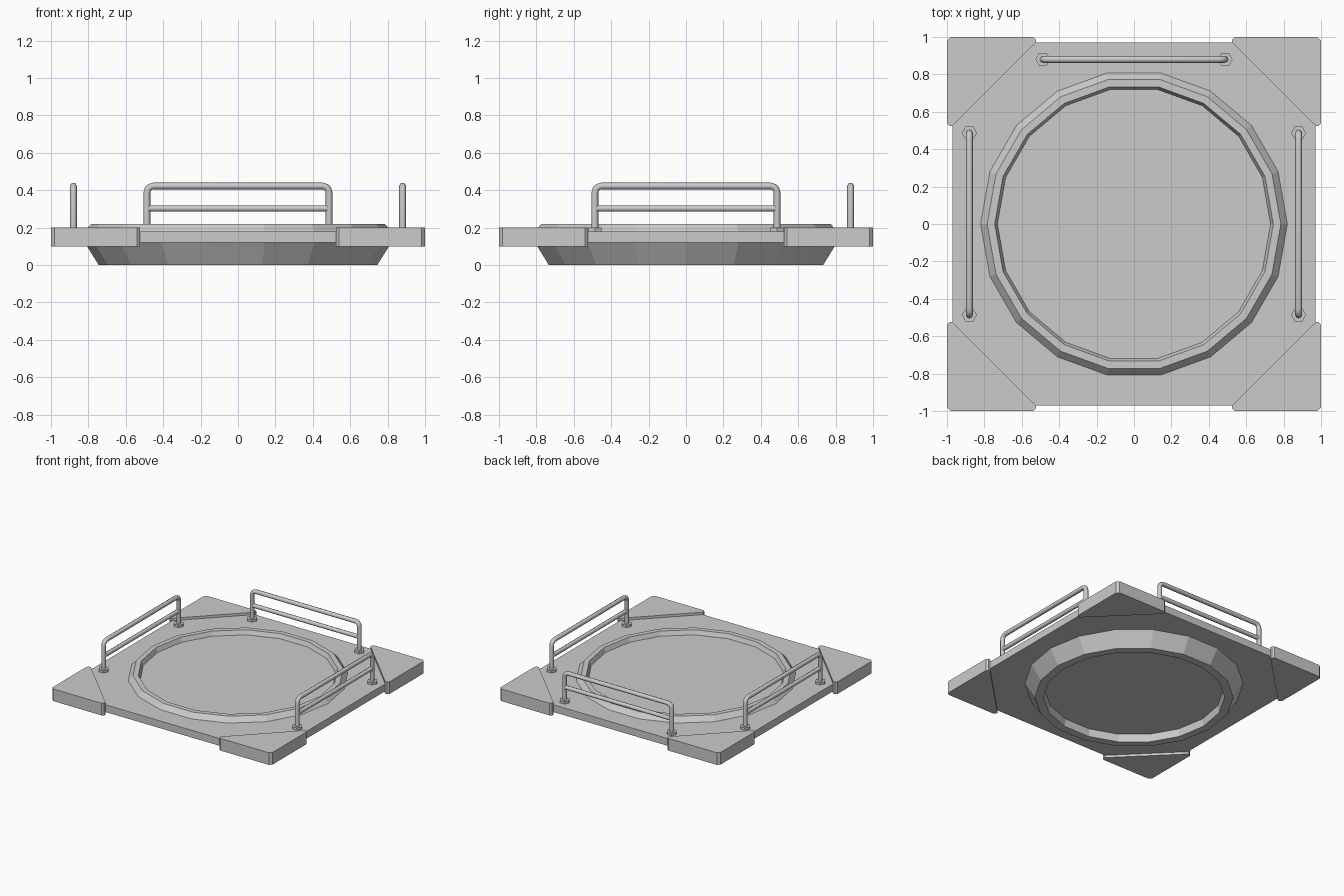
import bpy, bmesh
from math import sin, cos, pi

if "Cube" in bpy.data.objects:
    bpy.data.objects.remove(bpy.data.objects["Cube"])


def make_object(name, bm):
    bmesh.ops.recalc_face_normals(bm, faces=bm.faces)
    me = bpy.data.meshes.new(name)
    bm.to_mesh(me)
    bm.free()
    ob = bpy.data.objects.new(name, me)
    bpy.context.collection.objects.link(ob)
    return ob


def prism(name, pts, z0, z1):
    """Extrude a flat outline from z0 up to z1."""
    bm = bmesh.new()
    face = bm.faces.new([bm.verts.new((x, y, z0)) for x, y in pts])
    ext = bmesh.ops.extrude_face_region(bm, geom=[face])["geom"]
    top = [v for v in ext if isinstance(v, bmesh.types.BMVert)]
    bmesh.ops.translate(bm, verts=top, vec=(0, 0, z1 - z0))
    return make_object(name, bm)


def ngon(n, r, cx=0, cy=0):
    return [(cx + r * cos(2 * pi * i / n), cy + r * sin(2 * pi * i / n)) for i in range(n)]


def lathe(name, profile, n):
    """Stack n-sided loops (radius, z) and cap both ends."""
    bm = bmesh.new()
    loops = [[bm.verts.new((x, y, z)) for x, y in ngon(n, r)] for r, z in profile]
    for a, b in zip(loops, loops[1:]):
        for i in range(n):
            j = (i + 1) % n
            bm.faces.new((a[i], a[j], b[j], b[i]))
    bm.faces.new(loops[0])
    bm.faces.new(loops[-1])
    return make_object(name, bm)


def tube(name, pts, r):
    """Smooth round bar along a path."""
    cu = bpy.data.curves.new(name, "CURVE")
    cu.dimensions = "3D"
    cu.bevel_depth = r
    cu.bevel_resolution = 2
    cu.use_fill_caps = True
    sp = cu.splines.new("POLY")
    sp.points.add(len(pts) - 1)
    for p, co in zip(sp.points, pts):
        p.co = (*co, 1)
    ob = bpy.data.objects.new(name, cu)
    bpy.context.collection.objects.link(ob)
    bpy.ops.object.select_all(action="DESELECT")
    ob.select_set(True)
    bpy.context.view_layer.objects.active = ob
    bpy.ops.object.convert(target="MESH")
    bpy.ops.object.shade_smooth_by_angle(angle=pi / 3.5)


# Platform plate
s = 0.97
prism("platform_plate", [(-s, -s), (s, -s), (s, s), (-s, s)], 0.12, 0.18)

# Round pad: recessed top, raised rim, tapered underside with recess
lathe("round_pad", [(0.73, 0.185), (0.745, 0.22), (0.785, 0.22), (0.82, 0.18),
                    (0.82, 0.12), (0.745, 0), (0.68, 0), (0.67, 0.06)], 18)

# Corner blocks, mirrored to all four corners
half = [(0.54, 0.955), (0.525, 0.97), (0.525, 0.987), (0.54, 1), (0.98, 1)]
block = prism("corner_blocks", half + [(y, x) for x, y in reversed(half)], 0.10, 0.20)
mirror = block.modifiers.new("mirror", "MIRROR")
mirror.use_axis = (True, True, False)

# Railings on the back, left and right; the front stays open
d, e, top, c = 0.88, 0.487, 0.422, 0.035
arc = [(e - c + c * cos(a), top - c + c * sin(a)) for a in (0, pi / 6, pi / 3, pi / 2)]
path = [(e, 0.17)] + arc
path += [(-u, z) for u, z in reversed(path)]
sides = {"back": lambda u: (u, d), "left": lambda u: (-d, u), "right": lambda u: (d, u)}
for side, at in sides.items():
    tube(side + "_rail_hoop", [(*at(u), z) for u, z in path], 0.018)
    tube(side + "_rail_bar", [(*at(u), 0.302) for u in (-e, e)], 0.017)
    for i, u in enumerate((-e, e)):
        prism(f"{side}_rail_foot_{i}", ngon(6, 0.04, *at(u)), 0.17, 0.20)
